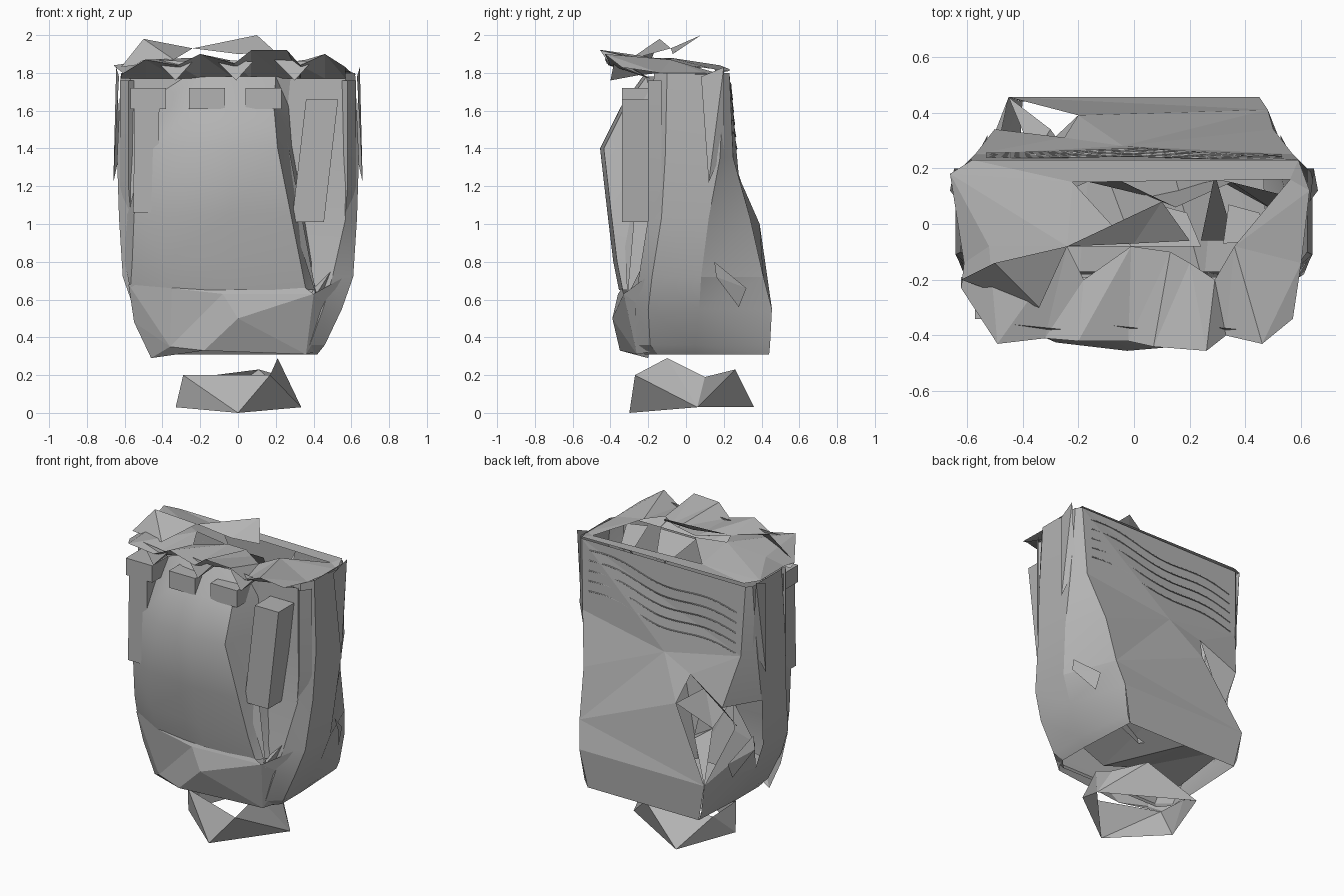
import bpy, bmesh, math
from mathutils import Vector

old = bpy.data.objects.get("Cube")
if old:
    bpy.data.objects.remove(old, do_unlink=True)

grey = bpy.data.materials.new("plain grey")
grey.use_nodes = True
grey.diffuse_color = (.45, .45, .45, 1)
grey.node_tree.nodes["Principled BSDF"].inputs["Base Color"].default_value = grey.diffuse_color


def finish(name, bm, angle=20):
    """Turn a bmesh into a shaded object with the shared material."""
    bmesh.ops.recalc_face_normals(bm, faces=bm.faces[:])
    mesh = bpy.data.meshes.new(name)
    bm.to_mesh(mesh)
    bm.free()
    mesh.materials.append(grey)
    obj = bpy.data.objects.new(name, mesh)
    bpy.context.collection.objects.link(obj)
    bpy.ops.object.select_all(action='DESELECT')
    obj.select_set(True)
    bpy.context.view_layer.objects.active = obj
    bpy.ops.object.shade_smooth_by_angle(angle=math.radians(angle))


def loft(name, rings, drop=None, angle=20):
    """Skin a stack of equal-length open rows; drop(centre) leaves holes."""
    bm = bmesh.new()
    rows = [[bm.verts.new(p) for p in ring] for ring in rings]
    for low, high in zip(rows, rows[1:]):
        for i in range(len(low) - 1):
            quad = (low[i], low[i + 1], high[i + 1], high[i])
            centre = sum((v.co for v in quad), Vector()) / len(quad)
            if not (drop and drop(centre)):
                bm.faces.new(quad)
    bmesh.ops.triangulate(bm, faces=bm.faces[:])
    finish(name, bm, angle)


def sheet(name, points, faces):
    """Crumpled sheet: corner points plus faces spelled as letters a, b, c..."""
    bm = bmesh.new()
    verts = [bm.verts.new(p) for p in points]
    for word in faces.split():
        bm.faces.new([verts[ord(c) - ord('a')] for c in word])
    finish(name, bm, 1)


def zigzag(name, first, second):
    """Triangle strip alternating between two edges."""
    bm = bmesh.new()
    order = [bm.verts.new(p) for pair in zip(first, second) for p in pair]
    for tri in zip(order, order[1:], order[2:]):
        bm.faces.new(tri)
    finish(name, bm, 1)


# Front and sides: height, side width, side depth, front width and depth, back width and depth
def body_ring(z, side, ys, front, yf, back, yb):
    left = [(back, yb), (side, ys), (side, yf + .07), (front, yf)]
    right = [(-x, y) for x, y in reversed(left)]
    return [(x, y, z) for x, y in left + [(0, yf)] + right]


sections = [
    (.31, .42, .05, .36, -.22, .4, .44),
    (.36, .46, .05, .38, -.26, .42, .445),
    (.55, .55, .07, .45, -.27, .45, .455),
    (.72, .61, .08, .5, -.25, .48, .41),
    (1.03, .63, .12, .57, -.2, .5, .34),
    (1.35, .64, .18, .57, -.18, .57, .25),
    (1.8, .62, .2, .57, -.17, .59, .23),
]
loft("body_shell", [body_ring(*s) for s in sections],
     drop=lambda c: c.x < -.4 and c.y > .2 and .5 < c.z < .9)

# Faceted back with a torn corner
sheet("back_panel",
      [(.59, .23, 1.8), (-.59, .23, 1.8), (.57, .25, 1.35), (-.57, .25, 1.35),
       (-.04, .28, 1.25), (.5, .34, 1.03), (-.25, .31, 1.17), (-.2, .39, 1.0),
       (.48, .41, .72), (-.45, .455, .55), (.45, .455, .55), (-.4, .44, .31),
       (.4, .44, .31), (-.5, .34, 1.03), (-.52, .2, .85)],
      "ace aed adb cfe fie ihe ehg edg dng ihj ijk kjl klm ngo")
sheet("torn_corner",
      [(-.45, .455, .55), (-.58, .12, .74), (-.5, .22, .84), (-.36, .24, .82),
       (-.3, .34, .78), (-.28, .2, 1.05), (-.42, .12, .98), (-.55, .07, .55),
       (-.2, .39, 1.0), (-.2, .2, .72)],
      "abc abh bcg dfg aed idf edj jfd")

# Inner lining and floor fragments seen through the openings
zigzag("inner_lining",
       [(-.45, .1, .5), (-.2, .16, .55), (.05, .1, .45), (.3, .16, .5), (.5, .05, .5)],
       [(-.4, .05, 1.0), (-.1, .18, 1.2), (.15, .06, 1.1), (.35, .15, 1.3), (.55, .1, 1.2)])
zigzag("inner_floor",
       [(-.48, -.2, .46), (-.2, -.22, .52), (.05, -.22, .44), (.25, -.22, .52), (.48, -.18, .46)],
       [(-.45, .3, .5), (-.15, .32, .42), (.1, .35, .54), (.3, .33, .45), (.46, .3, .5)])
sheet("inner_spikes",
      [(.24, -.06, 1.5), (.36, -.06, 1.5), (.29, .18, 1.8), (-.02, -.08, 1.84),
       (.24, -.08, 1.84), (.08, .07, 1.72), (.19, .04, 1.7), (.32, -.07, 1.84),
       (.47, -.06, 1.82), (.34, .07, 1.72), (.45, .04, 1.7)],
      "abc degf hikj")


# Bulging front panel, wrapped back to the shell at both sides
def panel_ring(z, left, right, y, back):
    return [(left - .04, back, z), (left, y + .12, z), (left + .18, y + .03, z),
            ((left + right) / 2 + .1, y, z), (right, y + .02, z), (right + .08, back, z)]


panels = [
    (.65, -.53, .36, -.355, -.22),
    (.8, -.56, .33, -.385, -.19),
    (1.05, -.55, .28, -.415, -.17),
    (1.4, -.46, .21, -.455, -.17),
    (1.62, -.42, .19, -.345, -.17),
    (1.78, -.4, .2, -.23, -.17),
]
loft("front_panel", [panel_ring(*p) for p in panels], angle=35)

# Lower front pouch, folding away to each lower corner
sheet("lower_pouch",
      [(-.08, -.36, .63), (.4, -.33, .63), (0, -.39, .5), (-.36, -.3, .35),
       (.36, -.26, .31), (-.18, -.35, .33), (.5, -.22, .55), (-.46, -.2, .29),
       (-.58, -.22, .68), (-.35, -.33, .66), (-.55, -.19, .48), (.6, -.18, .74),
       (.43, -.15, .33), (.36, -.34, .66)],
      "abc acd cbe cef cdf dfh adj dji dik dhk beg blg egm abnj")

# Rolled side rims beside the straps; the right one fades into the panel
path = [(.58, -.2, 1.76), (.58, -.2, 1.2), (.56, -.2, .95), (.51, -.23, .78), (.41, -.31, .62)]
for side, name, stop in ((1, "left_rim", 5), (-1, "right_rim", 3)):
    loft(name, [[(side * (x + dx), y + dy, z) for x, y, z in path[:stop]]
                for dx, dy in ((-.03, .03), (0, 0), (.045, .07))])


# Straps and stubs: boxes leaning by a sideways shift toward the top
def block(name, x, width, low, high, lean=0):
    bm = bmesh.new()
    bmesh.ops.create_cube(bm, size=1)
    for v in bm.verts:
        up = v.co.z + .5
        v.co = (x + v.co.x * width + lean * up, -.26 + v.co.y * .16, low + (high - low) * up)
    finish(name, bm)


block("right_strap", -.49, .13, 1.06, 1.72, .01)
block("left_strap", .37, .17, 1.01, 1.66, .075)
for label, x in (("right", -.475), ("middle", -.165), ("left", .135)):
    block(label + "_strap_stub", x, .19, 1.61, 1.72)

# Sharp fold between panel and left strap
sheet("strap_fold", [(.19, -.3, 1.62), (.27, -.24, 1.4), (.28, -.33, 1.05), (.42, -.31, .6),
                     (.2, -.38, 1.4)], "abe ebc bdc")

# Crumpled front brim with a dark turned-up underside
ridge = [(-.61, -.14, 1.8), (-.52, -.08, 1.86), (-.24, -.08, 1.88), (-.18, -.2, 1.86),
         (-.01, -.08, 1.86), (.13, -.1, 1.87), (.2, -.14, 1.86), (.29, -.2, 1.86),
         (.36, -.08, 1.87), (.6, -.14, 1.8)]
brim = [(-.62, -.23, 1.79), (-.49, -.43, 1.87), (-.32, -.41, 1.84), (-.2, -.42, 1.9),
        (-.02, -.42, 1.85), (.07, -.44, 1.92), (.26, -.455, 1.92), (.33, -.4, 1.84),
        (.46, -.43, 1.9), (.57, -.34, 1.83)]
zigzag("front_brim", ridge, brim)
zigzag("brim_underside", [(x, -.19, 1.77) for x, y, z in brim], brim)
for name, x in (("right", -.33), ("middle", -.01), ("left", .3)):
    sheet(name + "_brim_point", [(x - .11, -.36, 1.87), (x + .09, -.38, 1.86),
                                 (x, -.4, 1.76), (x + .02, -.24, 1.79)], "abc bcd acd")

# Top sheets around the opening
sheet("top_cover",
      [(-.52, -.08, 1.86), (-.24, -.08, 1.88), (-.01, -.08, 1.85), (-.22, .15, 1.82),
       (-.66, .18, 1.84), (-.61, -.14, 1.8), (.59, .23, 1.81), (.56, .16, 1.8),
       (.36, -.08, 1.87), (.6, -.14, 1.8), (.63, .12, 1.79), (-.58, .23, 1.82)],
      "afe abe bde bcd edl dhgl ijk ikh hkg")
sheet("top_peaks",
      [(-.62, -.2, 1.83), (-.5, -.14, 1.98), (-.24, -.08, 1.93), (-.34, -.3, 1.87),
       (0, -.07, 1.9), (.1, .08, 2.0), (.2, -.06, 1.91)],
      "abd bcd cef efg")

# Hanging side flaps and small pinched folds on each side
for side, name in ((1, "left"), (-1, "right")):
    flap = [(.63, .08, 1.78), (.645, .2, 1.83), (.66, .12, 1.22), (.62, .2, 1.4)]
    pinch = [(.59, .15, .8), (.525, .32, .66), (.61, .16, .72), (.53, .28, .56)]
    for part, points in (("_side_flap", flap), ("_pinch", pinch)):
        sheet(name + part, [(side * x, y, z) for x, y, z in points], "abc bdc")

# Wavy raised seams across the back
for row in range(5):
    curve = bpy.data.curves.new("back_seam", 'CURVE')
    curve.dimensions = '3D'
    curve.bevel_depth = .004
    curve.bevel_resolution = 0
    line = curve.splines.new('POLY')
    steps = 24
    line.points.add(steps)
    for i, point in enumerate(line.points):
        t = i / steps
        z = 1.74 - row * .065 - .12 * t + .02 * math.sin(t * math.tau * 1.5)
        middle = 1 - abs(2 * t - 1)
        point.co = (.53 - 1.06 * t, .232 + (1.8 - z) * (.045 + .046 * middle), z, 1)
    curve.materials.append(grey)
    seam = bpy.data.objects.new("back_seam", curve)
    bpy.context.collection.objects.link(seam)

# Loose base fragment, open in the middle
sheet("base_fragment",
      [(0, -.3, 0), (.335, .06, .03), (-.33, -.04, .03), (-.29, -.1, .2), (.17, -.27, .2),
       (.21, -.1, .29), (.11, .26, .23), (-.18, .36, .03), (-.28, .12, .18), (.25, .1, .19)],
      "aed adc abe ebf fbj bjg bgh cdi cih ihg")
